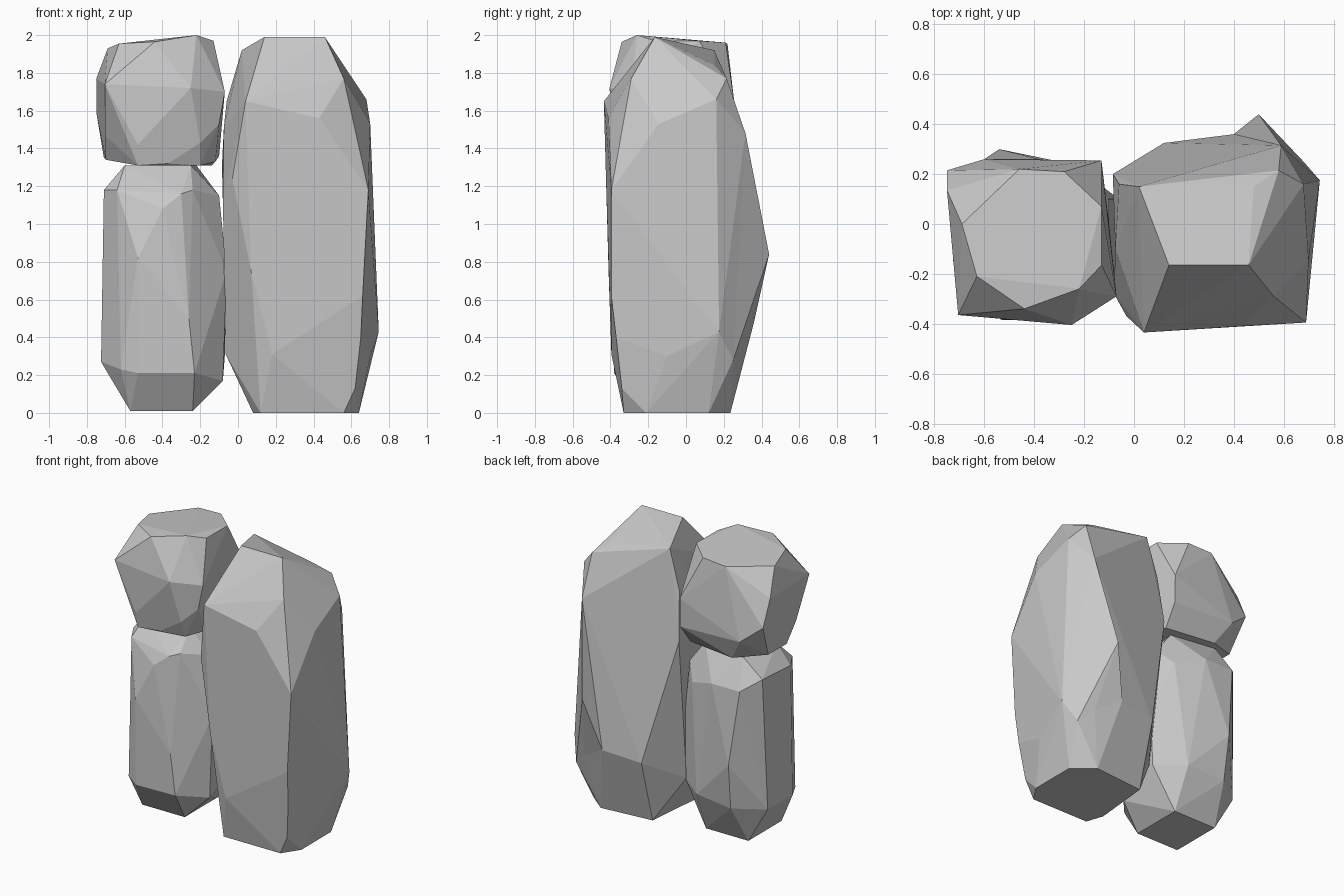
import bpy, bmesh, math
from mathutils import Vector

stone = bpy.data.materials.new("stone_grey")
stone.diffuse_color = (0.58, 0.58, 0.58, 1)


def boulder(name, corners, pulls=()):
    """Chiselled rock: hull around its corners, some corners pulled afterwards,
    then near-flat facets merged."""
    bm = bmesh.new()
    for co in corners:
        bm.verts.new(co)
    hull = bmesh.ops.convex_hull(bm, input=bm.verts[:])
    loose = {g for g in hull["geom_interior"] + hull["geom_unused"]
             if isinstance(g, bmesh.types.BMVert)}
    bmesh.ops.delete(bm, geom=list(loose), context='VERTS')
    for start, end in pulls:
        near = min(bm.verts, key=lambda v: (v.co - Vector(start)).length)
        if (near.co - Vector(start)).length < 0.001:
            near.co = end
    bmesh.ops.dissolve_limit(bm, angle_limit=math.radians(4),
                             verts=bm.verts[:], edges=bm.edges[:])
    bmesh.ops.recalc_face_normals(bm, faces=bm.faces[:])
    mesh = bpy.data.meshes.new(name)
    bm.to_mesh(mesh)
    bm.free()
    mesh.materials.append(stone)
    obj = bpy.data.objects.new(name, mesh)
    bpy.context.collection.objects.link(obj)
    return obj


# Tall standing stone on the right, with a bulging ridge at the back
ridge = (.55, .335, .84)
boulder("tall_stone", [
    # sloping cap
    (.14, -.165, 1.99), (.46, -.165, 1.99), (.48, .15, 1.84), (.02, .15, 1.92),
    # upper chamfers
    (.56, -.29, 1.77), (.04, -.435, 1.65), (.22, -.425, 1.56), (.43, -.41, 1.56),
    (.70, -.145, 1.53), (.68, .16, 1.66), (.58, .215, 1.77), (.59, .315, 1.48),
    (-.06, .16, 1.65), (-.075, -.1, 1.51), (-.085, .2, 1.31),
    # waist
    (.69, -.395, 1.18), (-.03, -.37, 1.24), (.05, -.41, 1.17), (-.08, -.28, 1.12),
    ridge, (-.085, .13, .98), (.07, -.41, .75), (.66, -.395, .62),
    # lower chamfers
    (.745, .175, .43), (.68, .25, .28), (.58, .30, .37), (.40, .36, .48),
    (.12, .325, .45), (.65, -.37, .40), (.70, -.1, .30), (.18, -.395, .31),
    (.13, -.35, .14), (-.065, -.15, .31), (-.06, .08, .30), (.62, -.34, .13),
    # foot
    (.08, -.21, 0), (.12, -.33, 0), (.56, -.33, 0), (.64, -.21, 0),
    (.64, .12, 0), (.50, .235, 0), (.12, .20, 0),
], pulls=[(ridge, (.50, .44, .84))])

# Squat column stone on the left
boulder("lower_stone", [
    # top
    (-.60, -.15, 1.31), (-.25, -.18, 1.31), (-.22, .10, 1.31), (-.55, .15, 1.31),
    # shoulders
    (-.71, -.15, 1.18), (-.70, .15, 1.19), (-.64, -.27, 1.18), (-.30, -.34, 1.16),
    (-.24, -.30, 1.18), (-.10, -.15, 1.15), (-.10, .10, 1.15), (-.40, -.365, 1.08),
    (-.60, .26, 1.12), (-.38, .26, 1.12), (-.18, .19, 1.05),
    # waist
    (-.53, -.385, .82), (-.26, -.38, .50), (-.06, -.20, .75), (-.06, .10, .75),
    (-.54, .30, .60),
    # lower chamfers
    (-.725, -.15, .27), (-.72, .12, .27), (-.62, -.33, .23), (-.53, -.38, .21),
    (-.23, -.37, .21), (-.08, -.20, .17), (-.07, .10, .30),
    (-.25, .24, .30), (-.53, .26, .28),
    # foot
    (-.57, -.25, .01), (-.24, -.25, .01), (-.24, .12, .01), (-.57, .12, .01),
])

# Rounded stone balanced on the column
boulder("upper_stone", [
    # cap
    (-.69, 0, 1.93), (-.46, .22, 1.95), (-.28, .21, 1.96), (-.13, .07, 1.97),
    (-.13, -.165, 1.97), (-.22, -.26, 2.0), (-.44, -.34, 1.965), (-.63, -.21, 1.955),
    # belly
    (-.25, -.405, 1.72), (-.705, -.365, 1.74), (-.07, -.29, 1.70),
    (-.75, .135, 1.77), (-.75, .215, 1.59), (-.13, .255, 1.65),
    (-.60, .26, 1.47), (-.13, .25, 1.45),
    # undercut
    (-.705, -.22, 1.47), (-.53, -.38, 1.42), (-.20, -.35, 1.43), (-.10, -.30, 1.53),
    # base
    (-.71, .10, 1.35), (-.70, -.12, 1.34), (-.53, -.355, 1.31), (-.37, -.34, 1.32),
    (-.20, -.30, 1.31), (-.12, -.18, 1.33), (-.10, 0, 1.36), (-.14, .15, 1.31),
    (-.50, .20, 1.31),
])
